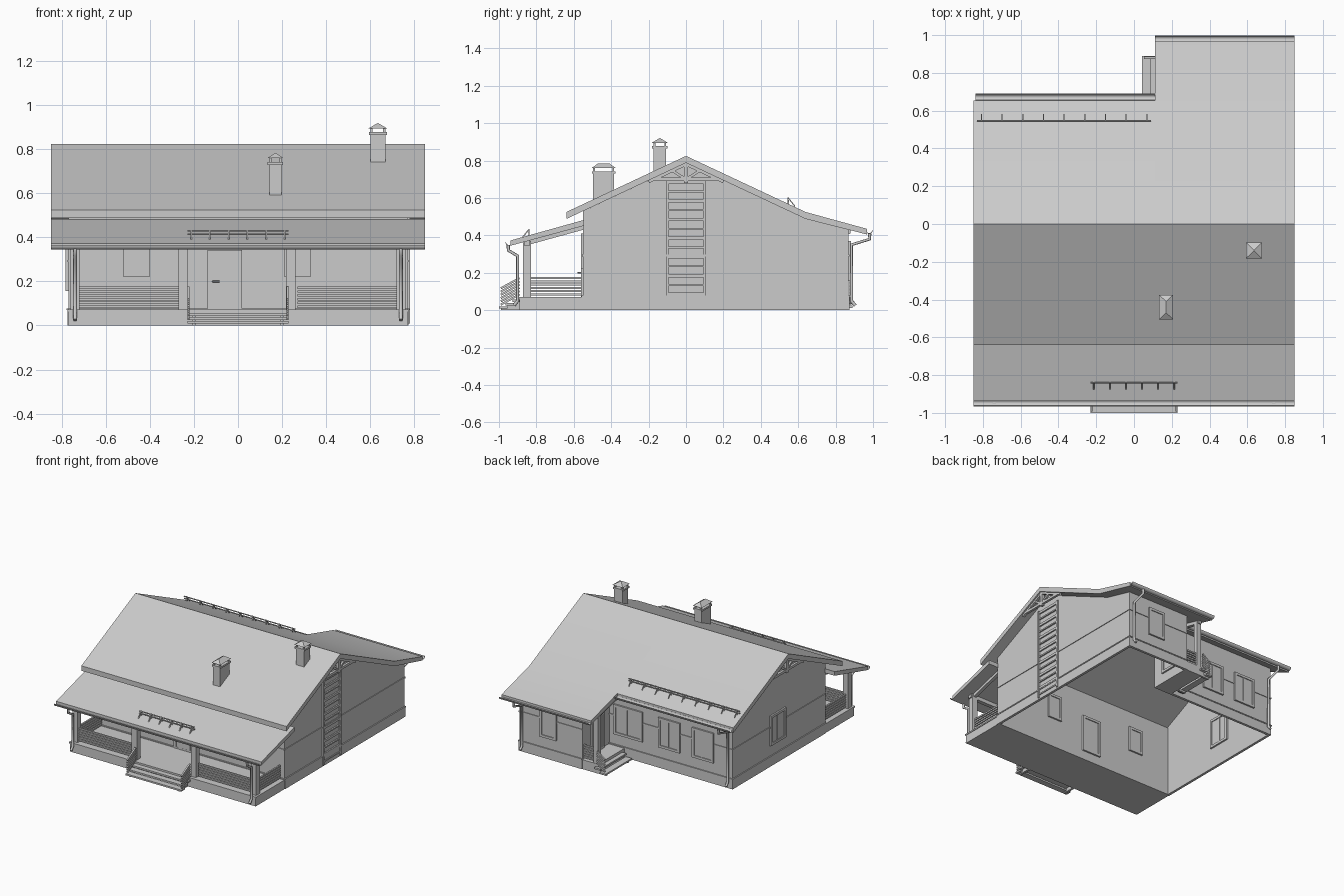
import bpy, bmesh, math
from mathutils import Vector

cube = bpy.data.objects.get("Cube")
if cube:
    bpy.data.objects.remove(cube)


def finish(name, bm):
    bmesh.ops.recalc_face_normals(bm, faces=bm.faces)
    mesh = bpy.data.meshes.new(name)
    bm.to_mesh(mesh)
    bm.free()
    obj = bpy.data.objects.new(name, mesh)
    bpy.context.collection.objects.link(obj)
    return obj


def box(name, xs, ys, zs):
    bm = bmesh.new()
    bmesh.ops.create_cube(bm, size=1)
    for v in bm.verts:
        v.co = [r[0] if c < 0 else r[1] for c, r in zip(v.co, (xs, ys, zs))]
    return finish(name, bm)


def extrude(name, yz, xs):
    """Closed side profile swept along x."""
    bm = bmesh.new()
    face = bm.faces.new([bm.verts.new((xs[0], y, z)) for y, z in yz])
    out = bmesh.ops.extrude_face_region(bm, geom=[face])
    verts = [g for g in out["geom"] if isinstance(g, bmesh.types.BMVert)]
    bmesh.ops.translate(bm, verts=verts, vec=(xs[1] - xs[0], 0, 0))
    return finish(name, bm)


def smooth(obj):
    bpy.ops.object.select_all(action="DESELECT")
    obj.select_set(True)
    bpy.context.view_layer.objects.active = obj
    bpy.ops.object.shade_smooth_by_angle(angle=math.radians(30))


def pipe(name, points, radius, sides=2):
    curve = bpy.data.curves.new(name, "CURVE")
    curve.dimensions = "3D"
    curve.bevel_depth = radius
    curve.bevel_resolution = sides
    curve.use_fill_caps = True
    spline = curve.splines.new("POLY")
    spline.points.add(len(points) - 1)
    for p, co in zip(spline.points, points):
        p.co = (*co, 1)
    obj = bpy.data.objects.new(name, curve)
    bpy.context.collection.objects.link(obj)


def beam(name, a, b, w):
    """Square bar between two points."""
    a, b = Vector(a), Vector(b)
    obj = box(name, (-w / 2, w / 2), (-w / 2, w / 2), (0, (b - a).length))
    obj.location = a
    obj.rotation_euler = (b - a).to_track_quat("Z", "Y").to_euler()


def mid(c, half):
    return (c - half, c + half)


# Roof: wing side runs further back than the rest, porch lean-to in front
W = (-0.85, 0.85)
top = [(-0.64, 0.525), (0, 0.825), (0.64, 0.525)]
under = [(0.64, 0.488), (0, 0.788), (-0.64, 0.488)]
smooth(extrude("wing_roof", top + [(0.968, 0.435), (0.968, 0.405)] + under, (0.11, 0.85)))
smooth(extrude("main_roof", top + [(0.655, 0.52), (0.655, 0.483)] + under, (-0.85, 0.11)))
extrude("porch_roof", [(-0.545, 0.483), (-0.938, 0.373), (-0.938, 0.345), (-0.545, 0.452)], W)


def gutter(name, xs, y, z, r=0.019):
    arc = [math.pi * (1 + i / 8) for i in range(9)]
    outer = [(y + r * math.cos(a), z + r * math.sin(a)) for a in arc]
    inner = [(y + 0.8 * r * math.cos(a), z + 0.8 * r * math.sin(a)) for a in reversed(arc)]
    smooth(extrude(name, outer + inner, xs))


gutter("front_gutter", W, -0.947, 0.364)
gutter("wing_gutter", (0.11, 0.85), 0.98, 0.427)
gutter("rear_gutter", (-0.84, 0.11), 0.671, 0.505)


def downspout(name, x, y_eave, z_eave, y_wall):
    step = 0.02 if y_wall < y_eave else -0.02
    pipe(name, [(x, y_eave, z_eave), (x, y_eave, z_eave - 0.03),
                (x, y_wall, z_eave - 0.06), (x, y_wall, 0.05),
                (x, y_wall + step, 0.025)], 0.009)


for x in (-0.74, 0.74):
    downspout("front_downspout", x, -0.95, 0.35, -0.9)
downspout("wing_downspout", 0.74, 0.982, 0.41, 0.885)
downspout("rear_downspout", -0.74, 0.672, 0.485, 0.565)

# Walls, open underneath
base = [(-0.55, 0), (-0.55, 0.53), (0, 0.788)]
extrude("right_gable_wall", base + [(0.64, 0.488), (0.87, 0.43), (0.87, 0)], (0.755, 0.77))
extrude("left_gable_wall", base + [(0.55, 0.53), (0.55, 0)], (-0.77, -0.755))
box("front_wall", (-0.77, 0.77), (-0.55, -0.535), (0, 0.53))
box("rear_wall", (-0.77, 0.25), (0.535, 0.55), (0, 0.53))
box("wing_back_wall", (0.25, 0.77), (0.855, 0.87), (0, 0.435))
extrude("wing_side_wall", [(0.535, 0), (0.535, 0.535), (0.64, 0.488), (0.87, 0.43), (0.87, 0)],
        (0.25, 0.265))

# Plinth and belt boards around the outside
for label, zs, out in (("plinth", (0, 0.07), 0.004), ("plinth_ledge", (0.07, 0.078), 0.008),
                       ("belt_board", (0.288, 0.298), 0.005)):
    box(label, (0.765, 0.77 + out), (-0.55, 0.87 + out), zs)
    box(label, (-0.77 - out, -0.765), (-0.55, 0.55 + out), zs)
    box(label, (0.25, 0.77 + out), (0.865, 0.87 + out), zs)
    box(label, (-0.77 - out, 0.25), (0.545, 0.55 + out), zs)
    box(label, (-0.77, 0.77), (-0.55 - out, -0.545), zs)


def opening(name, axis, wall, centre, width, zs, bars=()):
    """Frame, bars and pane set in a wall facing the given axis."""
    def part(label, us, z, depth):
        ws = mid(wall, depth)
        box(name + label, us if axis == "y" else ws, ws if axis == "y" else us, z)
    t, h = 0.018, width / 2
    part("_pane", mid(centre, h), zs, 0.0135)
    for s in (-1, 1):
        part("_jamb", mid(centre + s * h, t / 2), (zs[0] - t / 2, zs[1] + t / 2), 0.02)
    for z in zs:
        part("_rail", mid(centre, h), mid(z, t / 2), 0.02)
    for b in bars:
        part("_bar", mid(centre + b * h, 0.005), zs, 0.017)


opening("front_window", "y", -0.5425, -0.46, 0.1, (0.23, 0.4))
opening("front_window", "y", -0.5425, 0.27, 0.1, (0.23, 0.4))
opening("front_door", "y", -0.5425, -0.06, 0.14, (0.075, 0.335))
box("door_panel", mid(-0.06, 0.055), (-0.562, -0.55), (0.08, 0.3))
pipe("door_handle", [(-0.115, -0.56, 0.2), (-0.115, -0.578, 0.2), (-0.085, -0.578, 0.2)], 0.004)
for x, w in ((-0.53, 0.16), (-0.25, 0.16), (0.09, 0.22)):
    opening("rear_window", "y", 0.5425, x, w, (0.165, 0.37), (0.1,))
opening("wing_window", "y", 0.8625, 0.53, 0.12, (0.165, 0.36))
opening("left_window", "x", -0.7625, 0.02, 0.16, (0.165, 0.37), (0.1,))
opening("wing_door", "x", 0.2575, 0.7, 0.13, (0.08, 0.34))

# Front porch and corner porch
box("porch_floor", (-0.77, 0.77), (-0.89, -0.55), (0, 0.07))
box("porch_floor_edge", (-0.775, 0.775), (-0.895, -0.55), (0.062, 0.072))
box("corner_porch_floor", (0.12, 0.25), (0.55, 0.87), (0, 0.07))
for x in (-0.74, -0.25, 0.24, 0.74):
    box("porch_post", mid(x, 0.021), mid(-0.85, 0.021), (0.07, 0.37))
box("corner_post", mid(0.14, 0.018), mid(0.85, 0.018), (0.07, 0.432))
box("porch_beam", (-0.77, 0.77), mid(-0.85, 0.015), (0.345, 0.375))
for x in (-0.74, 0.74):
    beam("porch_side_beam", (x, -0.87, 0.355), (x, -0.55, 0.443), 0.025)
beam("corner_beam", (0.14, 0.55, 0.49), (0.14, 0.88, 0.42), 0.025)


def railing(a, b, rise=0.0, low=0.085, high=0.172, count=6):
    for i in range(count):
        z = low + (high - low) * i / (count - 1)
        beam("railing_slat", (*a, z + rise), (*b, z), 0.011)


for s in (-1, 1):
    railing((s * 0.72, -0.85), (s * 0.27, -0.85))
    railing((s * 0.74, -0.83), (s * 0.74, -0.56))
    railing((s * 0.225, -0.99), (s * 0.225, -0.89), -0.055)
railing((0.25, 0.85), (0.15, 0.85))
railing((0.055, 0.88), (0.12, 0.88), -0.05)

# Steps: open treads on stringers
for i in range(3):
    z = 0.02 + i * 0.018
    y = -1 + i * 0.036
    box("front_step", (-0.23, 0.23), (y, y + 0.045), (z - 0.012, z))
    for x in (-0.2, 0.2):
        box("front_stringer", mid(x, 0.008), (y + 0.01, -0.89), (0, z - 0.01))
for i in range(2):
    z = 0.025 + i * 0.025
    x = 0.042 + i * 0.046
    box("side_step", (x, x + 0.05), (0.58, 0.89), (z - 0.012, z))
    for y in (0.61, 0.86):
        box("side_stringer", (x + 0.01, 0.12), mid(y, 0.008), (0, z - 0.01))

# Wall ladder
for y in (-0.1, 0.1):
    box("ladder_rail", (0.768, 0.782), mid(y, 0.007), (0.01, 0.7))
for i in range(14):
    z = 0.035 + i * 0.05
    box("ladder_rung", (0.768, 0.78), (-0.1, 0.1), mid(z, 0.009 if i % 2 else 0.005))

# Gable trusses
for s in (-1, 1):
    x = s * 0.83
    beam("truss_tie", (x, -0.2, 0.7), (x, 0.2, 0.7), 0.018)
    beam("truss_king_post", (x, 0, 0.68), (x, 0, 0.79), 0.022)
    for t in (-1, 1):
        beam("truss_brace", (x, 0, 0.7), (x, t * 0.08, 0.75), 0.014)
        beam("truss_rafter", (x, 0, 0.782), (x, t * 0.2, 0.688), 0.018)


def chimney(x, y, hx, hy, z0, peak):
    box("chimney_stack", mid(x, hx), mid(y, hy), (z0, peak - 0.055))
    box("chimney_collar", mid(x, hx + 0.007), mid(y, hy + 0.007), (peak - 0.055, peak - 0.042))
    for sx in (-1, 1):
        for sy in (-1, 1):
            box("cap_leg", mid(x + sx * (hx - 0.005), 0.005), mid(y + sy * (hy - 0.005), 0.005),
                (peak - 0.045, peak - 0.022))
    cap = box("chimney_cap", mid(x, hx + 0.009), mid(y, hy + 0.009), (peak - 0.025, peak))
    ridge = max(0, hy - hx)
    for v in cap.data.vertices:
        if v.co.z > peak - 0.01:
            v.co.x = x
            v.co.y = y + math.copysign(ridge + 0.002, v.co.y - y)


chimney(0.17, -0.44, 0.028, 0.056, 0.57, 0.785)
chimney(0.635, -0.14, 0.034, 0.034, 0.72, 0.92)


# Snow guards
def snow_guard(x0, x1, y, z, back, count):
    for dz in (0.012, 0.028):
        pipe("snow_guard_rail", [(x0, y, z + dz), (x1, y, z + dz)], 0.004, 1)
    for i in range(count):
        x = x0 + (x1 - x0) * (i + 0.2) / (count - 0.6)
        beam("snow_guard_bracket", (x, y, z - 0.005), (x, y, z + 0.032), 0.006)
        beam("snow_guard_bracket", (x, y, z + 0.03), (x, y + back, z - abs(back) * 0.4), 0.006)


snow_guard(-0.23, 0.23, -0.84, 0.402, -0.035, 6)
snow_guard(-0.83, 0.09, 0.547, 0.57, 0.035, 9)
